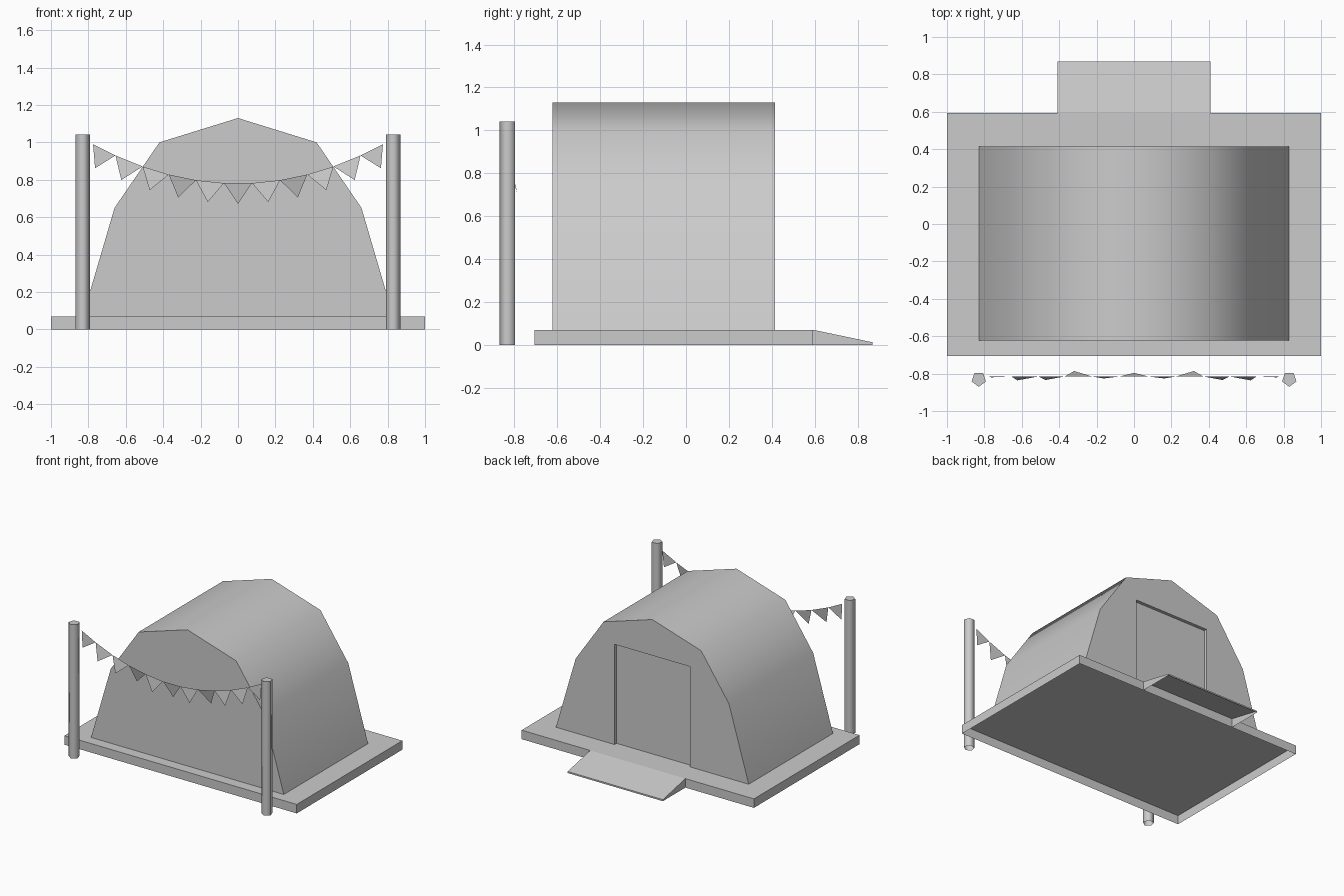
import bpy, bmesh, math
from mathutils import Vector

if "Cube" in bpy.data.objects:
    bpy.data.objects.remove(bpy.data.objects["Cube"])


def make(name, verts, faces, smooth=None):
    bm = bmesh.new()
    vs = [bm.verts.new(v) for v in verts]
    for f in faces:
        bm.faces.new([vs[i] for i in f])
    if name != "bunting":
        bmesh.ops.recalc_face_normals(bm, faces=bm.faces[:])
    me = bpy.data.meshes.new(name)
    bm.to_mesh(me)
    bm.free()
    ob = bpy.data.objects.new(name, me)
    bpy.context.collection.objects.link(ob)
    if smooth:
        bpy.ops.object.select_all(action='DESELECT')
        ob.select_set(True)
        bpy.context.view_layer.objects.active = ob
        bpy.ops.object.shade_smooth_by_angle(angle=math.radians(smooth))
    return ob


def open_slab(name, hx, y0, y1, z_front, z_back):
    """Top and four sides, hollow underneath."""
    base = [(-hx, y0), (hx, y0), (hx, y1), (-hx, y1)]
    tops = [z_front, z_front, z_back, z_back]
    verts = [(x, y, 0) for x, y in base] + [(x, y, z) for (x, y), z in zip(base, tops)]
    faces = [(4, 5, 6, 7)] + [(i, (i + 1) % 4, (i + 1) % 4 + 4, i + 4) for i in range(4)]
    return make(name, verts, faces)


# Platform and entry ramp
FLOOR = 0.07
open_slab("platform", 1.0, -0.706, 0.593, FLOOR, FLOOR)
open_slab("ramp", 0.41, 0.593, 0.87, FLOOR, 0.012)

# Shelter: extruded arch, with a shallow door recess in the back wall
Y0, Y1, RECESS = -0.622, 0.414, 0.025
half = [(0.83, FLOOR), (0.66, 0.65), (0.42, 1.0)]
arch = half + [(0, 1.13)] + [(-x, z) for x, z in reversed(half)]
door = [(-0.325, FLOOR), (-0.325, 0.85), (0.325, 0.85), (0.325, FLOOR)]
n = len(arch)
verts = [(x, Y0, z) for x, z in arch] + [(x, Y1, z) for x, z in arch]
verts += [(x, Y1, z) for x, z in door] + [(x, Y1 - RECESS, z) for x, z in door]
d, r = 2 * n, 2 * n + 4
faces = [tuple(range(n)), tuple(range(n, 2 * n)) + tuple(range(d, d + 4))]
faces += [(i, i + 1, n + i + 1, n + i) for i in range(n - 1)]
faces += [(d + i, d + i + 1, r + i + 1, r + i) for i in range(3)]
faces.append(tuple(range(r, r + 4)))
make("shelter", verts, faces, 45)

# Five-sided poles, capped on top
for side, label in ((-1, "left"), (1, "right")):
    ring = [(side * 0.83 + 0.04 * math.cos(a), -0.83 + 0.04 * math.sin(a))
            for a in (math.radians(-90 + 72 * i) for i in range(5))]
    verts = [(x, y, 0) for x, y in ring] + [(x, y, 1.042) for x, y in ring]
    faces = [(i, (i + 1) % 5, (i + 1) % 5 + 5, i + 5) for i in range(5)] + [(5, 6, 7, 8, 9)]
    make(label + "_pole", verts, faces, 80)

# Bunting: triangular flags hung along a sagging line, each swinging slightly
xs = [0.075, 0.225, 0.37, 0.51, 0.655, 0.775]
xs = [-x for x in reversed(xs)] + xs
swing = [-0.005, -0.021, -0.019, 0.029, -0.011]
swing = swing + [0.019] + swing[::-1]
verts, faces = [], []
for i, s in enumerate(swing):
    a, b = (Vector((x, -0.815, 0.78 + 0.35 * x * x)) for x in xs[i:i + 2])
    e = (b - a).normalized()
    tip = (a + b) / 2 + Vector((e.z, 0, -e.x)) * 0.11 + Vector((0, s, 0))
    faces.append(tuple(range(len(verts), len(verts) + 3)))
    verts += [a, tip, b]
make("bunting", verts, faces)
